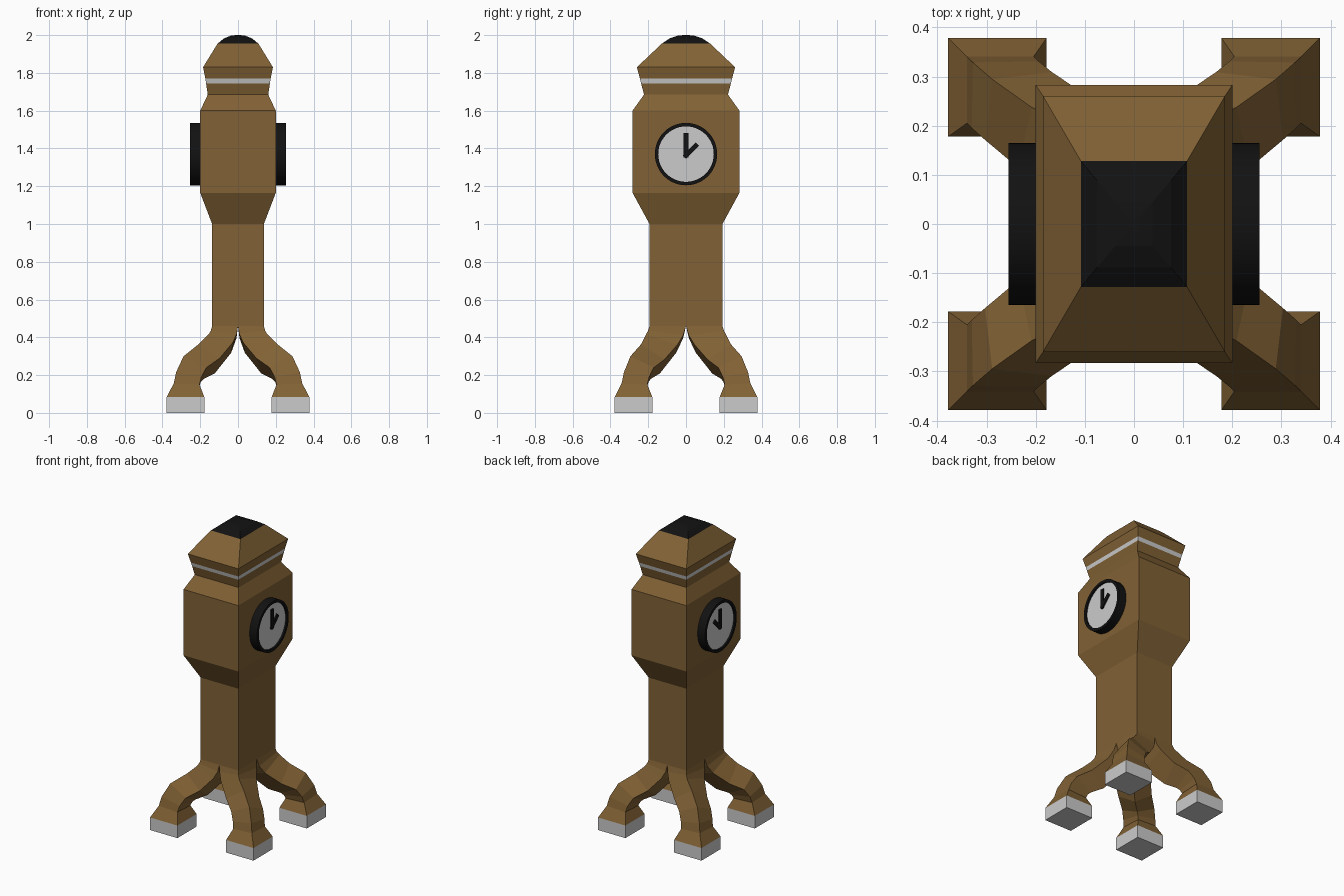
import bpy, bmesh
from math import sin, cos, pi, radians, sqrt, atan2, hypot
from mathutils import Matrix

if "Cube" in bpy.data.objects:
    bpy.data.objects.remove(bpy.data.objects["Cube"])


def material(name, rgb):
    m = bpy.data.materials.new(name)
    m.diffuse_color = (*rgb, 1)
    m.use_nodes = True
    m.node_tree.nodes["Principled BSDF"].inputs["Base Color"].default_value = m.diffuse_color
    return m


WOOD = material("wood", (0.22, 0.12, 0.035))
BLACK = material("black", (0.006, 0.006, 0.006))


def finish(name, bm, mat=None, mirror=(False, False)):
    bmesh.ops.recalc_face_normals(bm, faces=bm.faces)
    me = bpy.data.meshes.new(name)
    bm.to_mesh(me)
    bm.free()
    ob = bpy.data.objects.new(name, me)
    bpy.context.collection.objects.link(ob)
    if mat:
        me.materials.append(mat)
    if any(mirror):
        mod = ob.modifiers.new("mirror", 'MIRROR')
        mod.use_axis = (mirror[0], mirror[1], False)
        mod.use_mirror_merge = False
    return ob


def loft(name, rings, mat=None, mirror=(False, False), caps=(True, True)):
    """Skin a list of equal-length closed rings."""
    bm = bmesh.new()
    vs = [[bm.verts.new(p) for p in r] for r in rings]
    n = len(rings[0])
    for a, b in zip(vs, vs[1:]):
        for i in range(n):
            j = (i + 1) % n
            bm.faces.new((a[i], a[j], b[j], b[i]))
    if caps[0]:
        bm.faces.new(vs[0][::-1])
    if caps[1]:
        bm.faces.new(vs[-1])
    return finish(name, bm, mat, mirror)


CORNERS = ((-1, -1), (1, -1), (1, 1), (-1, 1))


def rects(sections):
    return [[(sx * hx, sy * hy, z) for sx, sy in CORNERS] for hx, hy, z in sections]


# Case, from the waist up to the hood
loft("case", rects([(.137, .193, .46), (.137, .193, 1.0), (.2, .283, 1.165), (.2, .283, 1.6),
                    (.16, .222, 1.685), (.169, .238, 1.745)]), WOOD)
loft("band", rects([(.169, .238, 1.745), (.173, .244, 1.77)]), None)
loft("hood", rects([(.173, .244, 1.77), (.185, .26, 1.83), (.108, .128, 1.955)]), WOOD)
loft("roof_cap", rects([(.108, .128, 1.955), (.075, .088, 1.982), (.038, .045, 1.997),
                        (.012, .014, 2.0)]), BLACK)


# Curved legs: centre x, y, z, half widths x, y and tilt along the diagonal
def leg_ring(cx, cy, cz, hx, hy, tilt):
    t, ring = radians(tilt), []
    for sx, sy in CORNERS:
        u, w = (sx * hx + sy * hy) / sqrt(2), (sx * hx - sy * hy) / sqrt(2)
        ring.append((cx + (u * cos(t) + w) / sqrt(2),
                     cy + (u * cos(t) - w) / sqrt(2), cz + u * sin(t)))
    return ring


loft("legs", [leg_ring(*s) for s in (
    (.0685, .0965, .46, .0685, .0965, 0),
    (.076, .108, .415, .069, .094, 10),
    (.096, .132, .367, .068, .088, 26),
    (.166, .188, .286, .068, .075, 50),
    (.235, .24, .24, .068, .069, 38),
    (.262, .263, .19, .068, .068, 15),
    (.272, .273, .15, .068, .068, 4),
    (.278, .278, .083, .1, .1, 0))], WOOD, (True, True))

# Feet
loft("feet", [[(.278 + .1 * sx, .278 + .1 * sy, z) for sx, sy in CORNERS] for z in (0, .083)],
     None, (True, True))


# Clock on both sides
def discs(profile, n=48, zc=1.37):
    return [[(x, r * cos(2 * pi * i / n), zc + r * sin(2 * pi * i / n)) for i in range(n)]
            for r, x in profile]


rim = loft("clock_rim", discs([(.165, .19), (.165, .255), (.147, .255), (.147, .235)]),
           BLACK, (True, False), (True, False))
loft("clock_face", discs([(.148, .2), (.148, .244)]), None, (True, False))
bpy.context.view_layer.objects.active = rim
rim.select_set(True)
bpy.ops.object.shade_smooth_by_angle(angle=radians(30))

# Clock hands, from the pivot to each tip (y, z)
for name, y, z in (("minute_hand", 0, .118), ("hour_hand", .06, .06)):
    bm = bmesh.new()
    length = hypot(y, z) + .012
    bmesh.ops.create_cube(bm, size=1, matrix=Matrix.Translation((.247, 0, 1.363))
                          @ Matrix.Rotation(-atan2(y, z), 4, 'X')
                          @ Matrix.Translation((0, 0, length / 2 - .012))
                          @ Matrix.Diagonal((.012, .024, length, 1)))
    finish(name, bm, BLACK, (True, False))
